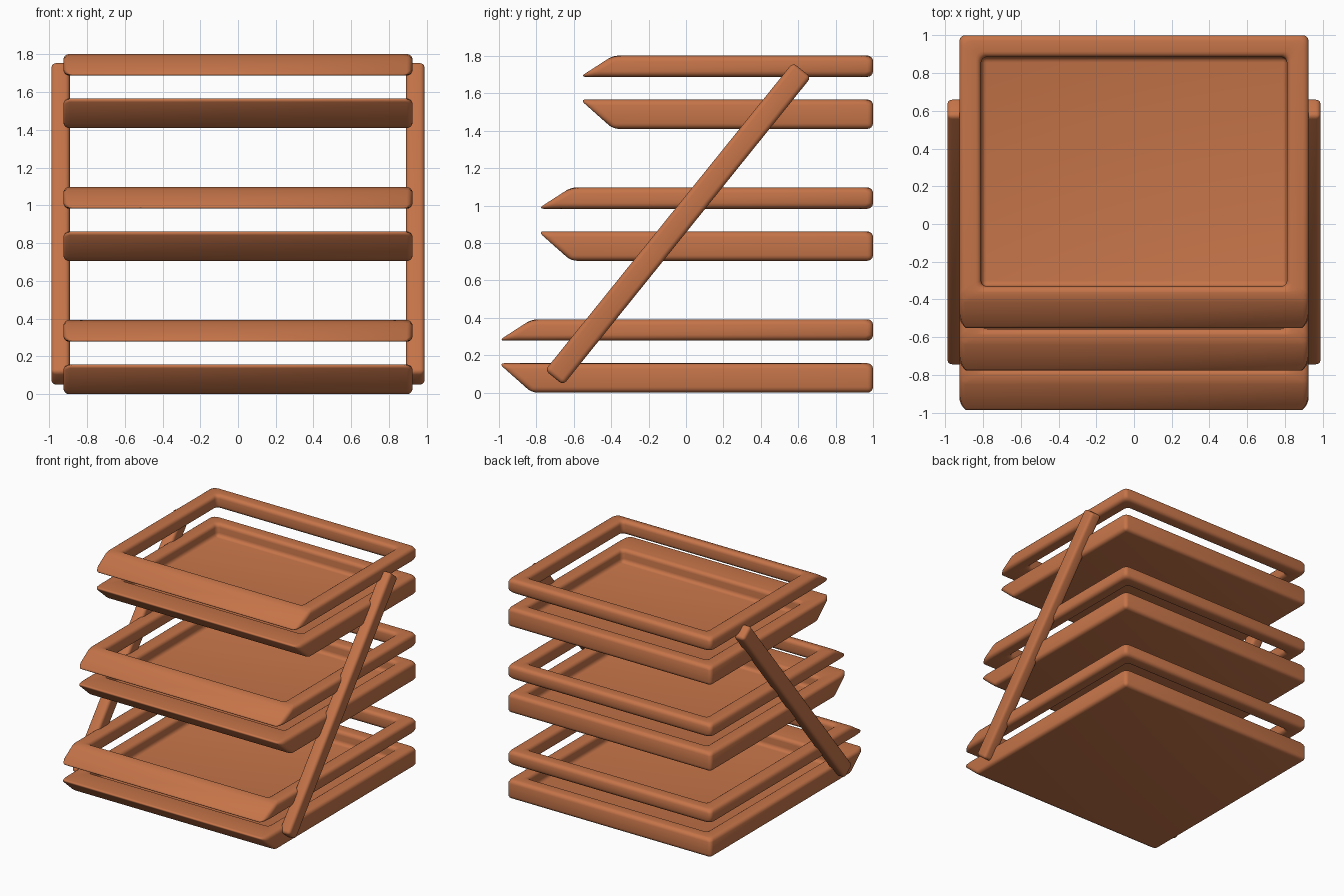
import bpy, bmesh, math

if "Cube" in bpy.data.objects:
    bpy.data.objects.remove(bpy.data.objects["Cube"])

wood = bpy.data.materials.new("warm_terracotta")
wood.diffuse_color = (0.56, 0.175, 0.066, 1)
wood.use_nodes = True
wood.node_tree.nodes["Principled BSDF"].inputs["Base Color"].default_value = wood.diffuse_color

HALF_X, BACK, WALL = 0.925, 1.0, 0.115


def finish(bm, name, width, tip_edges=()):
    """Make an object with softly rounded edges; tip edges stay sharper."""
    bmesh.ops.recalc_face_normals(bm, faces=bm.faces)
    lay = bm.edges.layers.float.new("bevel_weight_edge")
    for e in bm.edges:
        e[lay] = 0.3 if e in tip_edges else 1.0
    for f in bm.faces:
        f.smooth = True
    mesh = bpy.data.meshes.new(name)
    bm.to_mesh(mesh)
    bm.free()
    mesh.materials.append(wood)
    ob = bpy.data.objects.new(name, mesh)
    bpy.context.collection.objects.link(ob)
    bev = ob.modifiers.new("soft_edges", "BEVEL")
    bev.limit_method = "WEIGHT"
    bev.width = width
    bev.segments = 4
    return ob


def loop(bm, x, front, back, z):
    return [bm.verts.new(p) for p in
            ((-x, front, z), (x, front, z), (x, back, z), (-x, back, z))]


def bridge(bm, a, b):
    for i in range(4):
        j = (i + 1) % 4
        bm.faces.new((a[i], a[j], b[j], b[i]))


def tray(name, front, z0, z1):
    """Shallow dish whose front slopes inward toward the bottom."""
    bm = bmesh.new()
    ix, ib, inf = HALF_X - WALL, BACK - WALL, front + 0.23
    bottom = loop(bm, HALF_X, front + 0.17, BACK, z0)
    top = loop(bm, HALF_X, front - 0.007, BACK, z1)
    rim = loop(bm, ix, inf, ib, z1)
    floor = loop(bm, ix, inf, ib, z0 + 0.055)
    for a, b in ((bottom, top), (top, rim), (rim, floor)):
        bridge(bm, a, b)
    bm.faces.new(bottom)
    bm.faces.new(floor)
    return finish(bm, name, 0.03, [bm.edges.get(top[:2])])


def rail(name, front, z0, z1):
    """Open frame whose front slopes inward toward the top."""
    bm = bmesh.new()
    ix, ib, inf = HALF_X - WALL, BACK - WALL, front + 0.23
    loops = [loop(bm, HALF_X, front - 0.007, BACK, z0),
             loop(bm, HALF_X, front + 0.17, BACK, z1),
             loop(bm, ix, inf, ib, z1),
             loop(bm, ix, inf, ib, z0)]
    for i in range(4):
        bridge(bm, loops[i], loops[(i + 1) % 4])
    return finish(bm, name, 0.03, [bm.edges.get(loops[0][:2])])


# three tiers, each shorter than the one below
for i, front in enumerate((-0.995, -0.785, -0.56)):
    z = 0.705 * i
    tray(f"tray_{i + 1}", front, z, z + 0.157)
    rail(f"rail_{i + 1}", front, z + 0.278, z + 0.392)

# slanted side supports
y0, z0, y1, z1 = -0.705, 0.08, 0.62, 1.725
length = math.hypot(y1 - y0, z1 - z0)
for side, name in ((-1, "left_support"), (1, "right_support")):
    bm = bmesh.new()
    bmesh.ops.create_cube(bm, size=1)
    bmesh.ops.scale(bm, vec=(0.098, 0.125, length), verts=bm.verts)
    ob = finish(bm, name, 0.025)
    ob.location = (side * 0.94, (y0 + y1) / 2, (z0 + z1) / 2)
    ob.rotation_euler.x = -math.atan2(y1 - y0, z1 - z0)
